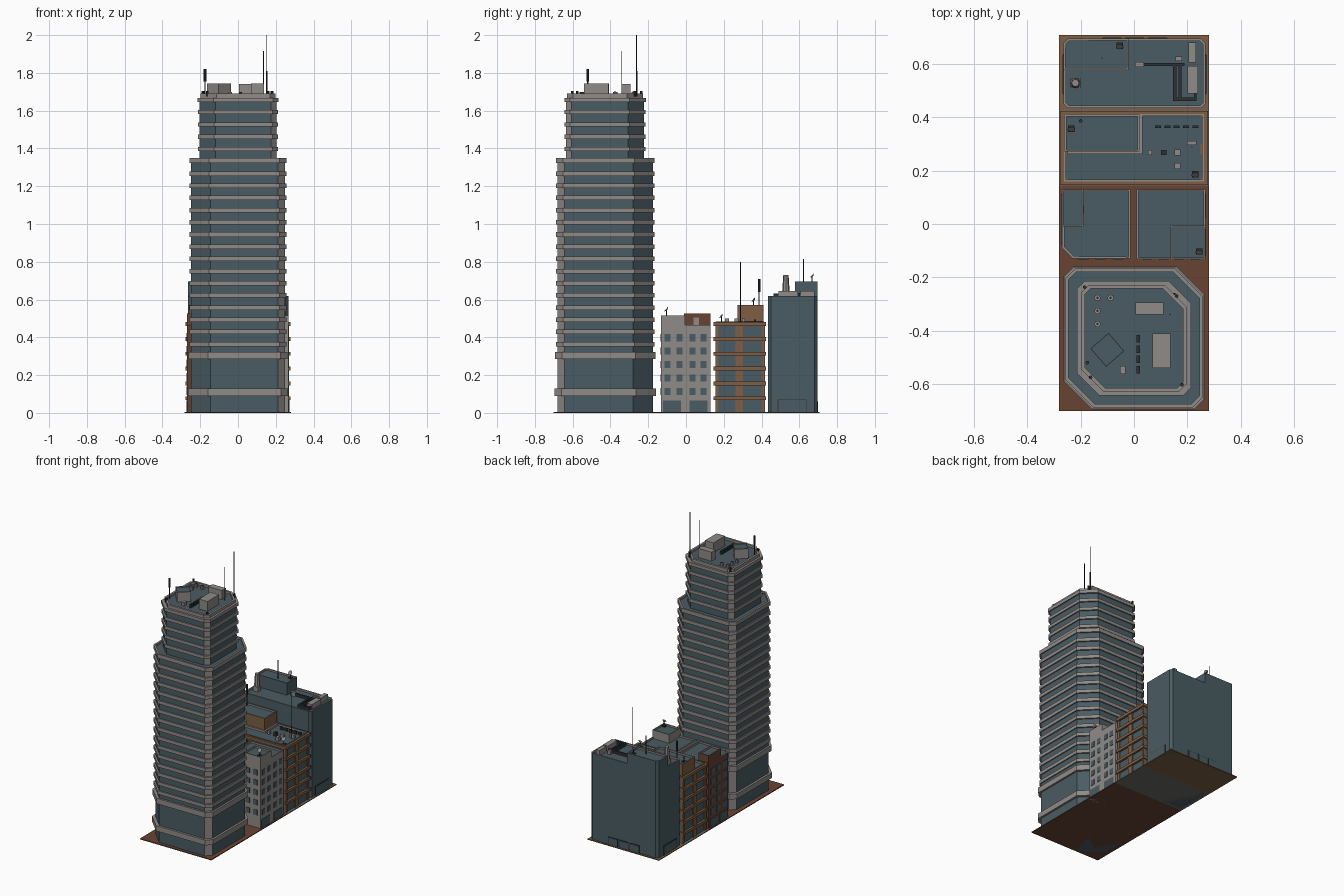
import bpy, bmesh, math
from mathutils import Matrix, Vector

if "Cube" in bpy.data.objects:
    bpy.data.objects.remove(bpy.data.objects["Cube"])


def srgb(name, r, g, b):
    lin = [((c / 255 + 0.055) / 1.055) ** 2.4 if c > 10 else c / 3295 for c in (r, g, b)]
    m = bpy.data.materials.new(name)
    m.diffuse_color = (*lin, 1)
    m.use_nodes = True
    m.node_tree.nodes["Principled BSDF"].inputs["Base Color"].default_value = m.diffuse_color
    return m


GLASS = srgb("slate glass", 74, 92, 99)
GREY = srgb("warm grey concrete", 144, 139, 136)
RED = srgb("red brown brick", 104, 68, 52)
TAN = srgb("tan stone", 126, 95, 68)
DARK = srgb("dark metal", 44, 49, 52)
PAVE = srgb("grey paving", 108, 106, 104)


def finish(name, bm, mats):
    bmesh.ops.recalc_face_normals(bm, faces=bm.faces)
    me = bpy.data.meshes.new(name)
    bm.to_mesh(me)
    bm.free()
    for m in mats:
        me.materials.append(m)
    ob = bpy.data.objects.new(name, me)
    bpy.context.collection.objects.link(ob)
    return ob


def prism(name, pts, z0, z1, mat, rim=0, depth=0.012):
    """Upright outline; with a rim it gets a grey parapet around a sunken roof."""
    bm = bmesh.new()
    low = [bm.verts.new((x, y, z0)) for x, y in pts]
    top = [bm.verts.new((x, y, z1)) for x, y in pts]
    n = len(pts)
    bm.faces.new(low[::-1])
    roof = bm.faces.new(top)
    for i in range(n):
        j = (i + 1) % n
        bm.faces.new((low[i], low[j], top[j], top[i]))
    if rim:
        bm.normal_update()
        ring = bmesh.ops.inset_region(bm, faces=[roof], thickness=rim)["faces"]
        for f in ring:
            f.material_index = 1
        wall = bmesh.ops.extrude_discrete_faces(bm, faces=[roof])["faces"][0]
        for v in wall.verts:
            v.co.z -= depth
        for e in wall.edges:
            for f in e.link_faces:
                f.material_index = 1
        wall.material_index = 2
    return finish(name, bm, [mat, GREY, GLASS])


def rect(x0, x1, y0, y1):
    return [(x0, y0), (x1, y0), (x1, y1), (x0, y1)]


def box(name, x0, x1, y0, y1, z0, z1, mat, rim=0):
    return prism(name, rect(x0, x1, y0, y1), z0, z1, mat, rim)


def octo(x0, x1, y0, y1, big, small, grow=0.0):
    """Eight sides: wide chamfers front-left and back-right, narrow on the others."""
    x0, x1, y0, y1 = x0 - grow, x1 + grow, y0 - grow, y1 + grow
    return [(x0 + big, y0), (x1 - small, y0), (x1, y0 + small), (x1, y1 - big),
            (x1 - big, y1), (x0 + small, y1), (x0, y1 - small), (x0, y0 + big)]


def rod(name, x, y, z0, z1, r, mat=DARK, r2=None, sides=8):
    bm = bmesh.new()
    bmesh.ops.create_cone(bm, cap_ends=True, segments=sides, radius1=r,
                          radius2=r if r2 is None else r2, depth=z1 - z0,
                          matrix=Matrix.Translation((x, y, (z0 + z1) / 2)))
    return finish(name, bm, [mat])


def dish(name, x, y, z):
    box(name + "_foot", x - .012, x + .012, y - .012, y + .012, z, z + .006, DARK)
    rod(name + "_pole", x, y, z, z + .035, .003)
    bm = bmesh.new()
    m = Matrix.Translation((x, y, z + .038)) @ Matrix.Rotation(math.radians(50), 4, 'X')
    bmesh.ops.create_cone(bm, cap_ends=True, segments=10, radius1=.005, radius2=.015,
                          depth=.008, matrix=m)
    finish(name + "_bowl", bm, [GREY])


# ground slabs, one per plot
box("ground_tower_plot", -.282, .281, -.702, .145, 0, .006, RED)
box("ground_middle_plot", -.282, .281, .145, .428, 0, .006, PAVE)
box("ground_back_plot", -.282, .281, .428, .708, 0, .006, TAN)

# tower shafts
LOW = (-.25, .25, -.68, -.175, .105, .037)
UP = (-.205, .205, -.635, -.222, .085, .03)
shafts = [prism("tower_lower_shaft", octo(*LOW), 0, 1.335, GLASS),
          prism("tower_upper_shaft", octo(*UP), 1.335, 1.65, GLASS)]
for ob in shafts:  # narrow corner faces are grey piers
    for p in ob.data.polygons:
        if p.normal.x * p.normal.y < -.3:
            p.material_index = 1

# tower floor bands
prism("tower_base_band", octo(*LOW, .015), .09, .128, GREY)
prism("tower_podium_band", octo(*LOW, .013), .284, .323, GREY)
for k in range(15):
    z = 1.267 - .0645 * k
    prism(f"tower_band_{k}", octo(*LOW, .008), z - .012, z + .012, GREY)
prism("tower_shoulder_band", octo(*LOW, .008), 1.322, 1.35, GREY, .014)
for k in range(4):
    z = 1.397 + .0653 * k
    prism(f"tower_upper_band_{k}", octo(*UP, .008), z - .011, z + .011, GREY)
prism("tower_cornice", octo(*UP, .009), 1.645, 1.668, GREY)
prism("tower_parapet", octo(*UP, -.006), 1.668, 1.69, GREY, .016, .015)

# tower roof equipment
R = 1.675
box("tower_plant_room", .07, .137, -.54, -.41, R, 1.745, GREY)
box("tower_lift_room", .005, .11, -.34, -.295, R, 1.74, GREY)
s = .064
diamond = [(-.1 + s * math.cos(math.radians(a)), -.472 + s * math.sin(math.radians(a)))
           for a in (-4, 86, 176, 266)]
prism("tower_turned_plant_room", diamond, R, 1.745, GREY, .004, .008)
for i, (x, y) in enumerate([(-.137, -.277), (-.088, -.277), (-.137, -.326), (-.137, -.375)]):
    rod(f"tower_fan_{i}", x, y, R, 1.698, .012, GREY)
    rod(f"tower_fan_hub_{i}", x, y, 1.698, 1.701, .005)
for i in range(4):
    y = -.43 - .039 * i
    box(f"tower_vent_{i}", .009, .022, y - .014, y + .014, R, 1.7, DARK)
box("tower_hatch", -.053, -.032, -.563, -.532, R, 1.7, GREY)
for i, (x, y) in enumerate([(-.185, -.237), (.16, -.27), (-.163, -.575), (.18, -.603)]):
    rod(f"tower_corner_light_{i}", x, y, R, 1.705, .007)
rod("tower_tall_mast_base", .152, -.262, R, 1.81, .004)
rod("tower_tall_mast", .152, -.262, 1.8, 2.0, .002)
rod("tower_second_mast", .135, -.34, R, 1.915, .002)
rod("tower_lamp_pole", -.175, -.52, R, 1.76, .003)
rod("tower_lamp_head", -.175, -.52, 1.755, 1.82, .007)


def windows(name, side, u_list, z_list, w, h, at):
    """Thin glass plates on a wall: side 'x' or 'y', 'at' is the wall position."""
    for i, u in enumerate(u_list):
        for j, z in enumerate(z_list):
            a, b = (at - .003, at + .003), (u - w / 2, u + w / 2)
            xs, ys = (a, b) if side == 'x' else (b, a)
            box(f"{name}_{i}_{j}", *xs, *ys, z, z + h, GLASS)


ROWS = [.095 + .071 * k for k in range(5)]

# grey block on the right
box("grey_block", .01, .268, -.132, .13, 0, .465, GREY, .01)
box("grey_block_penthouse", .137, .268, -.132, -.005, .45, .515, GREY, .008)
windows("grey_side_window", 'x', [-.097, -.034, .034, .093], ROWS, .032, .038, .268)
windows("grey_shop_front", 'x', [-.075, .066], [.006], .095, .06, .268)
windows("grey_front_window", 'y', [.05, .11, .17, .23], ROWS, .032, .038, -.132)
dish("grey_block_dish", .245, -.103, .508)

# red brick block on the left, clipped front corner
prism("red_block", [(-.23, -.13), (-.014, -.13), (-.014, .13), (-.27, .13), (-.27, -.09)],
      0, .465, RED, .01)
box("red_block_penthouse", -.27, -.19, -.01, .13, .45, .525, RED, .008)
box("red_penthouse_door", -.193, -.187, .04, .07, .45, .505, GREY)
windows("red_side_window", 'x', [-.05, .02, .09], ROWS, .042, .045, -.27)
windows("red_shop_front", 'x', [-.035, .07], [.006], .085, .06, -.27)
windows("red_front_window", 'y', [-.19, -.125, -.06], ROWS, .038, .042, -.13)

# tan banded block
box("tan_block_body", -.262, .262, .16, .412, 0, .485, GLASS, .01)
for k in range(6):
    z = .077 + .0787 * k
    if k < 5:
        box(f"tan_band_{k}", -.277, .277, .146, .424, z - .01, z + .01, TAN)
    else:  # the top band is open so the roof shows inside
        for j, b in enumerate([(-.277, .277, .146, .162), (-.277, .277, .41, .424),
                               (-.277, -.26, .162, .41), (.26, .277, .162, .41)]):
            box(f"tan_cornice_{j}", *b, z - .011, z + .01, TAN)
for sx in (-1, 1):
    for j, (y0, y1) in enumerate([(.155, .172), (.262, .302), (.4, .417)]):
        x = sx * .258
        box(f"tan_pier_{sx}_{j}", x - .011, x + .011, y0, y1, 0, .478, TAN)
box("tan_penthouse", -.26, .02, .272, .41, .47, .57, TAN, .009)
box("tan_penthouse_kerb", .02, .032, .262, .41, .47, .487, GREY)
box("tan_roof_kerb", -.25, .032, .262, .272, .47, .487, GREY)
for i, (x, y, w, d) in enumerate([(.06, .268, .014, .02), (.163, .268, .024, .022),
                                  (.163, .217, .024, .022), (.217, .304, .036, .016)]):
    box(f"tan_roof_unit_{i}", x - w / 2, x + w / 2, y - d / 2, y + d / 2, .47, .5, GREY)
box("tan_roof_vent", .101, .121, .258, .278, .47, .5, DARK)
for i in range(5):
    x = .09 + .035 * i
    box(f"tan_roof_louvre_{i}", x - .011, x + .011, .361, .37, .47, .495, DARK)
dish("tan_penthouse_dish", -.235, .358, .56)
dish("tan_roof_dish", .23, .187, .474)
rod("tan_mast", .217, .288, .47, .8, .002)
rod("tan_lamp_pole", -.2, .387, .56, .66, .003)
rod("tan_lamp_head", -.2, .387, .64, .71, .007)

# dark glass block at the back
c = .016
prism("back_block", [(-.264 + c, .435), (.268 - c, .435), (.268, .435 + c), (.268, .695 - c),
                     (.268 - c, .695), (-.264 + c, .695), (-.264, .695 - c), (-.264, .435 + c)],
      0, .62, GLASS, .01)
prism("back_penthouse", [(-.264, .578), (-.02, .578), (-.02, .695), (-.264 + c, .695),
                         (-.264, .695 - c)], .6, .695, GLASS, .009)


def door(name, side, at, sign, u0, u1, h):
    for part, m, t, d in (("frame", DARK, 0, .003), ("panel", GLASS, .004, .005)):
        a, b = sorted((at, at + sign * d)), (u0 + t, u1 - t)
        xs, ys = (a, b) if side == 'x' else (b, a)
        box(f"{name}_{part}", *xs, *ys, .006, h - t, m)


door("back_block_right_door", 'x', .268, 1, .485, .638, .072)
door("back_block_left_door", 'x', -.264, -1, .485, .638, .072)
for i in range(3):
    door(f"back_block_rear_door_{i}", 'y', .695, 1, -.12 + .085 * i, -.045 + .085 * i, .06)
box("back_chimney_base", -.239, -.201, .51, .548, .608, .64, GREY)
rod("back_chimney", -.22, .529, .64, .73, .02, GREY, .014)
box("back_air_unit_large", .2, .24, .49, .592, .608, .645, GREY)
box("back_air_unit_narrow", .205, .232, .605, .68, .608, .645, GREY)
box("back_air_unit_small", .155, .18, .612, .628, .608, .635, GREY)
box("back_duct_box", .004, .036, .588, .608, .608, .635, GREY)
box("back_duct_long", .036, .19, .592, .604, .612, .632, DARK)
for i, x in enumerate((.153, .173)):
    box(f"back_duct_run_{i}", x - .006, x + .006, .465, .595, .612, .632, DARK)
box("back_duct_return", .147, .235, .462, .474, .612, .632, DARK)
box("back_duct_riser", .225, .235, .462, .492, .612, .632, DARK)
dish("back_penthouse_dish", -.054, .668, .686)
rod("back_mast", -.12, .622, .686, .815, .002)
